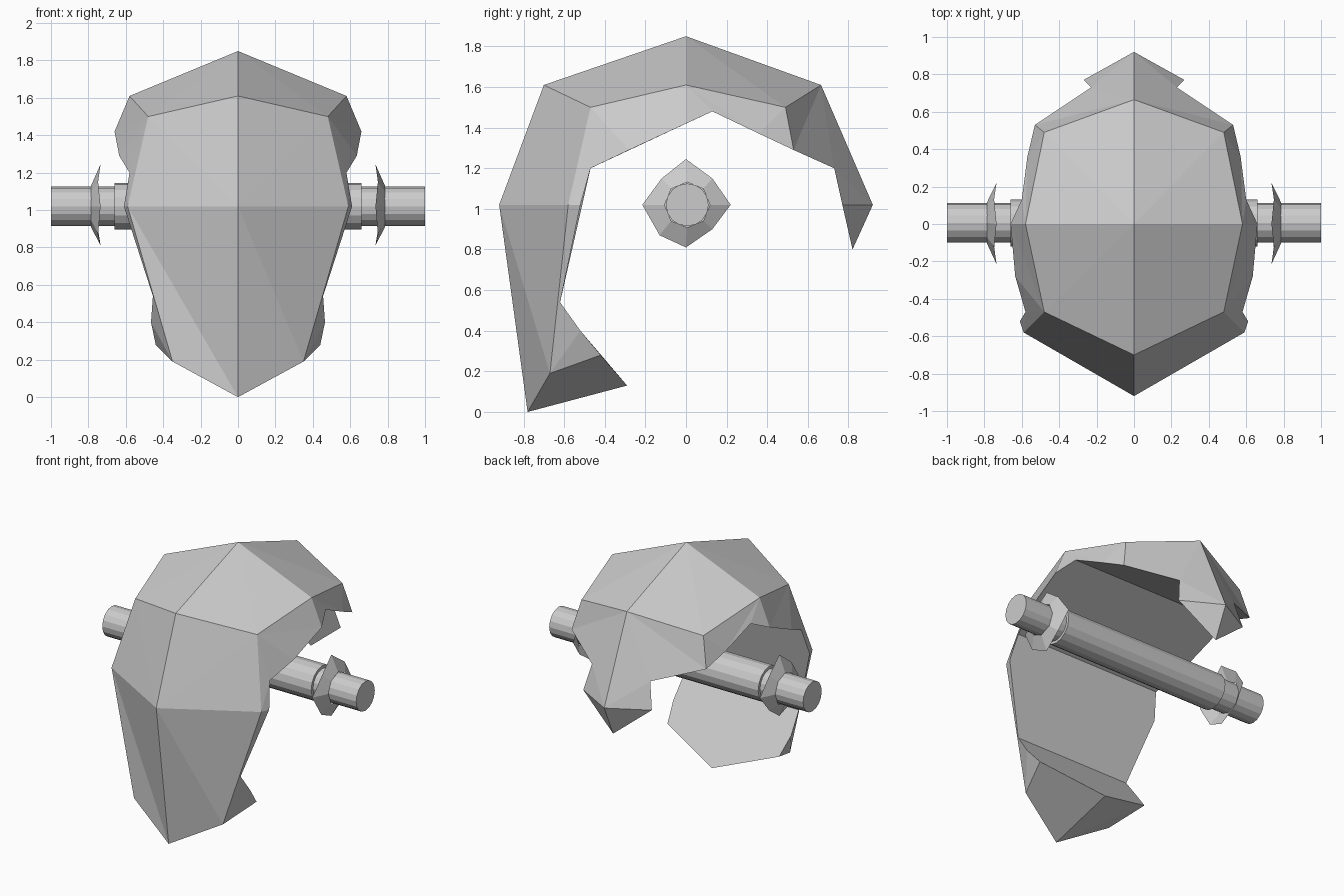
import bpy, bmesh
from math import sin, cos, pi

if "Cube" in bpy.data.objects:
    bpy.data.objects.remove(bpy.data.objects["Cube"])

AXIS_Y, AXIS_Z = 0.006, 1.02


def finish(name, bm):
    me = bpy.data.meshes.new(name)
    bm.to_mesh(me)
    bm.free()
    ob = bpy.data.objects.new(name, me)
    bpy.context.collection.objects.link(ob)
    return ob


# Faceted shell: one half as named points, mirrored across x
P = dict(
    a=(0, 0, 1.85), b=(0, -.70, 1.61), c=(.48, -.47, 1.50), d=(.58, 0, 1.61),
    e=(.48, .49, 1.50), f=(0, .665, 1.61),                      # crown
    g=(0, -.92, 1.02), h=(.59, -.58, 1.02), i=(.35, -.67, .19),
    j=(0, -.78, 0), k=(0, -.29, .13),                           # face and chin
    l=(.44, -.42, .28), m=(.465, -.52, .40), n=(.455, -.62, .54),
    o=(.61, -.52, 1.02), p=(.58, -.47, 1.20), q=(.635, -.28, 1.29),
    r=(.66, 0, 1.42), s=(.60, .13, 1.48), t=(.57, .36, 1.37),
    u=(.53, .53, 1.29), v=(.23, .73, 1.20), w=(.27, .77, 1.02),  # side opening
    x=(0, .82, .80), y=(0, .92, 1.02))                          # back point
FACES = ("abc acd ade aef bgc ghc jil jlk hon hni inm iml hpo chp cpq cqr crd "
         "drs dst dte etu feu fuv fvy vwy ywx").split()
FRONT = {1: ["ghi", "gij"], -1: ["ghj", "hij"]}
# Flat inner walls running straight across from one side to the other
WALLS = ["pqrs", "stuv", "vwx", "pon", "nmlk"]

bm = bmesh.new()
halves = []
for side in (1, -1):
    vs = {key: bm.verts.new((side * x, y, z)) for key, (x, y, z) in P.items()
          if side > 0 or x}
    if side < 0:
        vs = {**halves[0], **vs}
    halves.append(vs)
    for face in FACES + FRONT[side]:
        bm.faces.new([vs[key] for key in face])
for wall in WALLS:
    loop = [halves[0][key] for key in wall]
    loop += [halves[1][key] for key in reversed(wall) if P[key][0]]
    bm.faces.new(loop)
bmesh.ops.recalc_face_normals(bm, faces=bm.faces)
finish("faceted_shell", bm)


# Stepped axle: rings swept along x
def lathe_x(name, profile, sides):
    bm = bmesh.new()
    rings = [[bm.verts.new((x, AXIS_Y + r * sin(2 * pi * k / sides),
                            AXIS_Z + r * cos(2 * pi * k / sides)))
              for k in range(sides)] for x, r in profile]
    for r0, r1 in zip(rings, rings[1:]):
        for k in range(sides):
            n = (k + 1) % sides
            bm.faces.new((r0[k], r0[n], r1[n], r1[k]))
    bm.faces.new(rings[0])
    bm.faces.new(rings[-1])
    bmesh.ops.recalc_face_normals(bm, faces=bm.faces)
    return finish(name, bm)


lathe_x("axle", [(-1, .105), (-.66, .105), (-.66, .125),
                 (.66, .125), (.66, .105), (1, .105)], 16)

# Thin dished flanges with an uneven eight-sided rim
RIM = [(0, .225), (.13, .13), (.22, 0), (.13, -.12),
       (0, -.21), (-.13, -.15), (-.215, 0), (-.12, .13)]
for side, label in ((1, "right"), (-1, "left")):
    bm = bmesh.new()
    rim = [bm.verts.new((side * (.735 if k % 2 == 0 else .748), y, AXIS_Z + z))
           for k, (y, z) in enumerate(RIM)]
    hub = [bm.verts.new((side * .785, AXIS_Y + .112 * sin(pi * k / 4),
                         AXIS_Z + .112 * cos(pi * k / 4))) for k in range(8)]
    for k in range(8):
        n = (k + 1) % 8
        loop = (rim[k], rim[n], hub[n], hub[k])
        bm.faces.new(loop if side < 0 else loop[::-1])
    finish(label + "_flange", bm)
